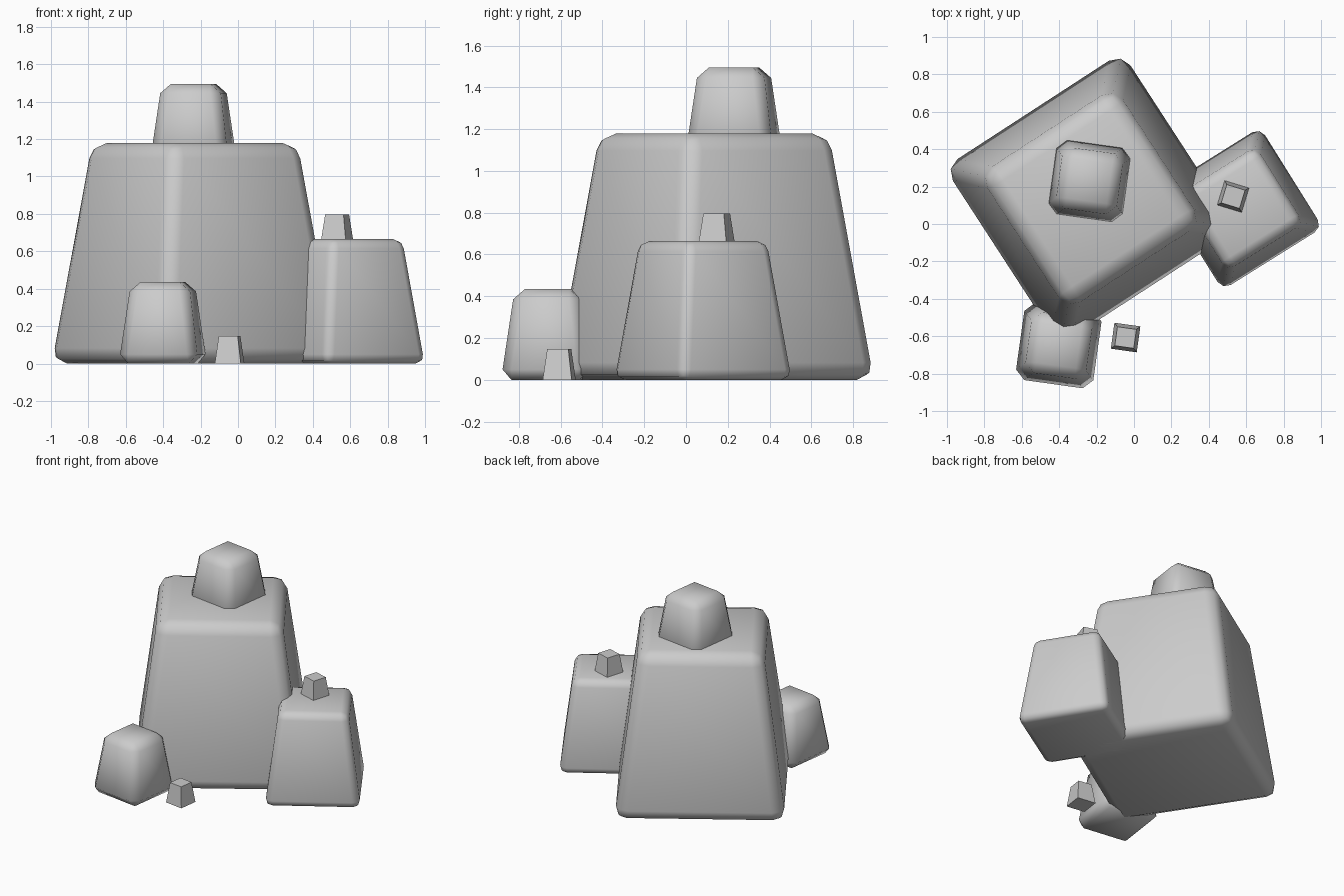
import bpy, bmesh, math

if "Cube" in bpy.data.objects:
    bpy.data.objects.remove(bpy.data.objects["Cube"])

TAPER = 0.73  # top width relative to base width


def rock(name, x, y, z, half, height, turn, bevel=0.0, segments=1):
    """Tapered square block standing on z, with optional rounded edges."""
    bm = bmesh.new()
    bmesh.ops.create_cube(bm, size=2)
    for v in bm.verts:
        top = v.co.z > 0
        s = half * (TAPER if top else 1)
        v.co = (v.co.x * s, v.co.y * s, height if top else 0)
    if bevel:
        bmesh.ops.bevel(bm, geom=bm.edges[:], offset=bevel, segments=segments,
                        profile=0.5, affect='EDGES')
        for f in bm.faces:
            f.smooth = True
    mesh = bpy.data.meshes.new(name)
    bm.to_mesh(mesh)
    bm.free()
    ob = bpy.data.objects.new(name, mesh)
    ob.location = (x, y, z)
    ob.rotation_euler.z = math.radians(turn)
    bpy.context.collection.objects.link(ob)
    return ob


# large rocks, softly rounded
rock("main_rock", -0.231, 0.135, 0, 0.577, 1.18, 33, 0.083, 2)
rock("side_rock", 0.574, 0.082, 0, 0.322, 0.665, 32, 0.05, 2)

# medium rocks, single chamfer
rock("top_rock", -0.238, 0.23, 1.06, 0.215, 0.435, -8, 0.05)
rock("front_rock", -0.402, -0.65, 0, 0.215, 0.435, -8, 0.05)

# pebbles, sharp edged
rock("front_pebble", -0.045, -0.607, 0, 0.07, 0.147, -8)
rock("side_pebble", 0.53, 0.147, 0.65, 0.07, 0.147, -17)
